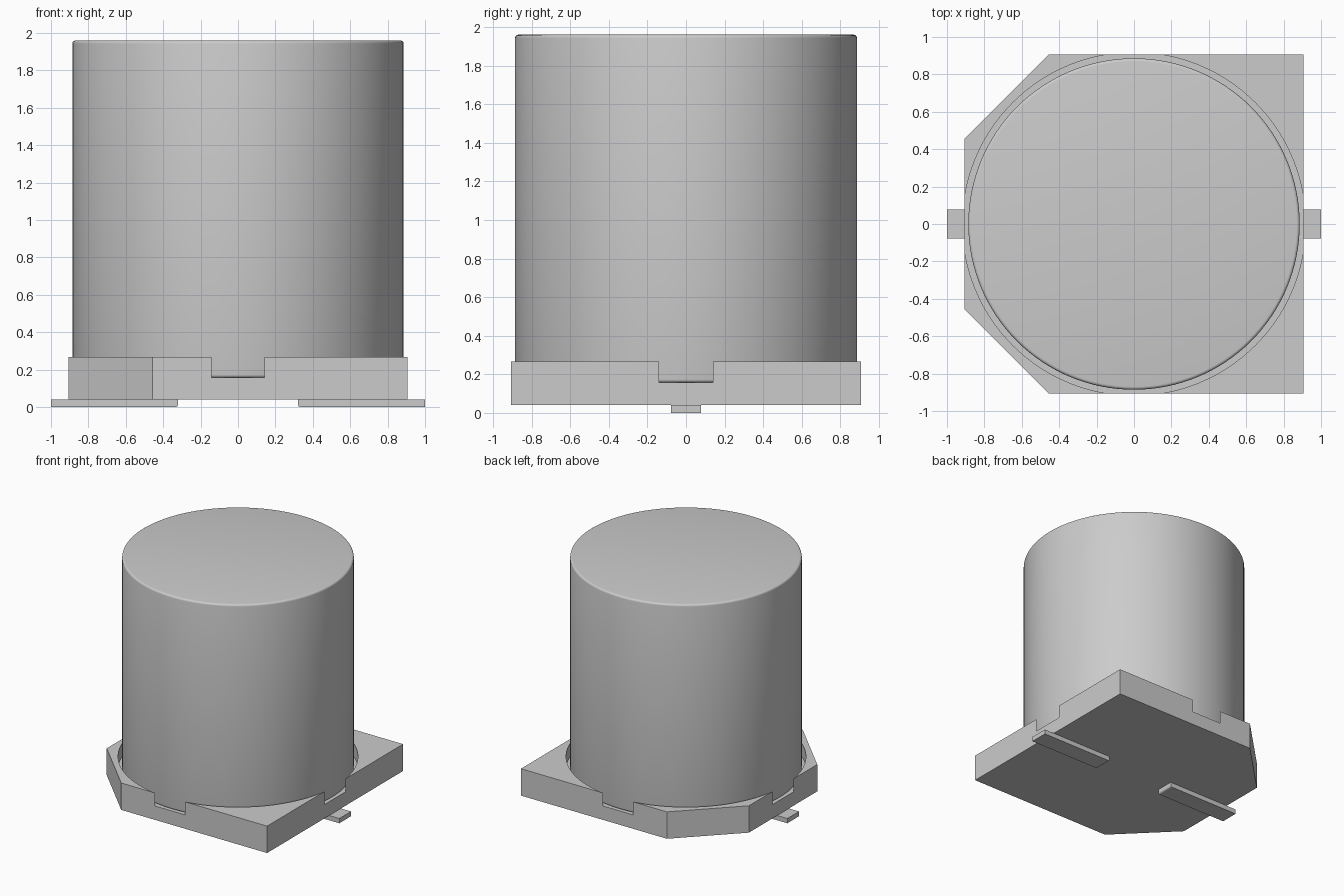
import bpy
import bmesh
import math

cube = bpy.data.objects.get("Cube")
if cube:
    bpy.data.objects.remove(cube, do_unlink=True)

grey = bpy.data.materials.new("light grey")
grey.use_nodes = True
colour = (0.6, 0.6, 0.6, 1)
grey.diffuse_color = colour
grey.node_tree.nodes["Principled BSDF"].inputs["Base Color"].default_value = colour


def make_object(name, bm):
    bmesh.ops.recalc_face_normals(bm, faces=bm.faces)
    mesh = bpy.data.meshes.new(name)
    bm.to_mesh(mesh)
    bm.free()
    mesh.materials.append(grey)
    obj = bpy.data.objects.new(name, mesh)
    bpy.context.collection.objects.link(obj)
    return obj


def select_only(obj):
    bpy.ops.object.select_all(action="DESELECT")
    obj.select_set(True)
    bpy.context.view_layer.objects.active = obj


def smooth(obj):
    select_only(obj)
    bpy.ops.object.shade_smooth_by_angle(angle=math.radians(35))


def prism(name, outline, direction):
    """Extrude a closed outline along a direction."""
    bm = bmesh.new()
    face = bm.faces.new([bm.verts.new(p) for p in outline])
    result = bmesh.ops.extrude_face_region(bm, geom=[face])
    top = [v for v in result["geom"] if isinstance(v, bmesh.types.BMVert)]
    bmesh.ops.translate(bm, verts=top, vec=direction)
    return make_object(name, bm)


def cylinder(name, radius, low, high, fillet=0.0):
    bm = bmesh.new()
    bmesh.ops.create_cone(bm, cap_ends=True, segments=128, radius1=radius,
                          radius2=radius, depth=high - low)
    bmesh.ops.translate(bm, verts=bm.verts, vec=(0, 0, (low + high) / 2))
    if fillet:
        rims = [e for e in bm.edges
                if abs(e.verts[0].co.z - e.verts[1].co.z) < 1e-5]
        bmesh.ops.bevel(bm, geom=rims, offset=fillet, segments=4,
                        profile=0.5, affect="EDGES")
    return make_object(name, bm)


# Base plate with two chamfered corners on the right side
S, C, BOTTOM, TOP, FLOOR = 0.906, 0.456, 0.04, 0.267, 0.157
corners = [(S, -S), (S, S), (-C, S), (-S, C), (-S, -C), (-C, -S)]
base = prism("base_plate", [(x, y, BOTTOM) for x, y in corners],
             (0, 0, TOP - BOTTOM))

# Round recess, breaking through the middle of each side
cutter = cylinder("recess_cutter", 0.917, FLOOR, TOP + 0.2)
cutter.hide_render = True
cut = base.modifiers.new("recess", "BOOLEAN")
cut.operation = "DIFFERENCE"
cut.solver = "EXACT"
cut.object = cutter
select_only(base)
bpy.ops.object.modifier_apply(modifier=cut.name)
bpy.data.objects.remove(cutter, do_unlink=True)
smooth(base)

# Can with rounded rims
smooth(cylinder("can", 0.886, FLOOR, 1.96, 0.017))

# Flat leads with a rounded inner lower edge
INNER, OUTER, HALF, R = 0.32, 1.0, 0.078, 0.015
for name, side in (("left_lead", 1), ("right_lead", -1)):
    profile = [(OUTER, 0), (OUTER, BOTTOM), (INNER, BOTTOM)]
    for i in range(5):
        a = math.pi / 2 * i / 4
        profile.append((INNER + R - R * math.cos(a), R - R * math.sin(a)))
    smooth(prism(name, [(side * x, -HALF, z) for x, z in profile],
                 (0, 2 * HALF, 0)))
